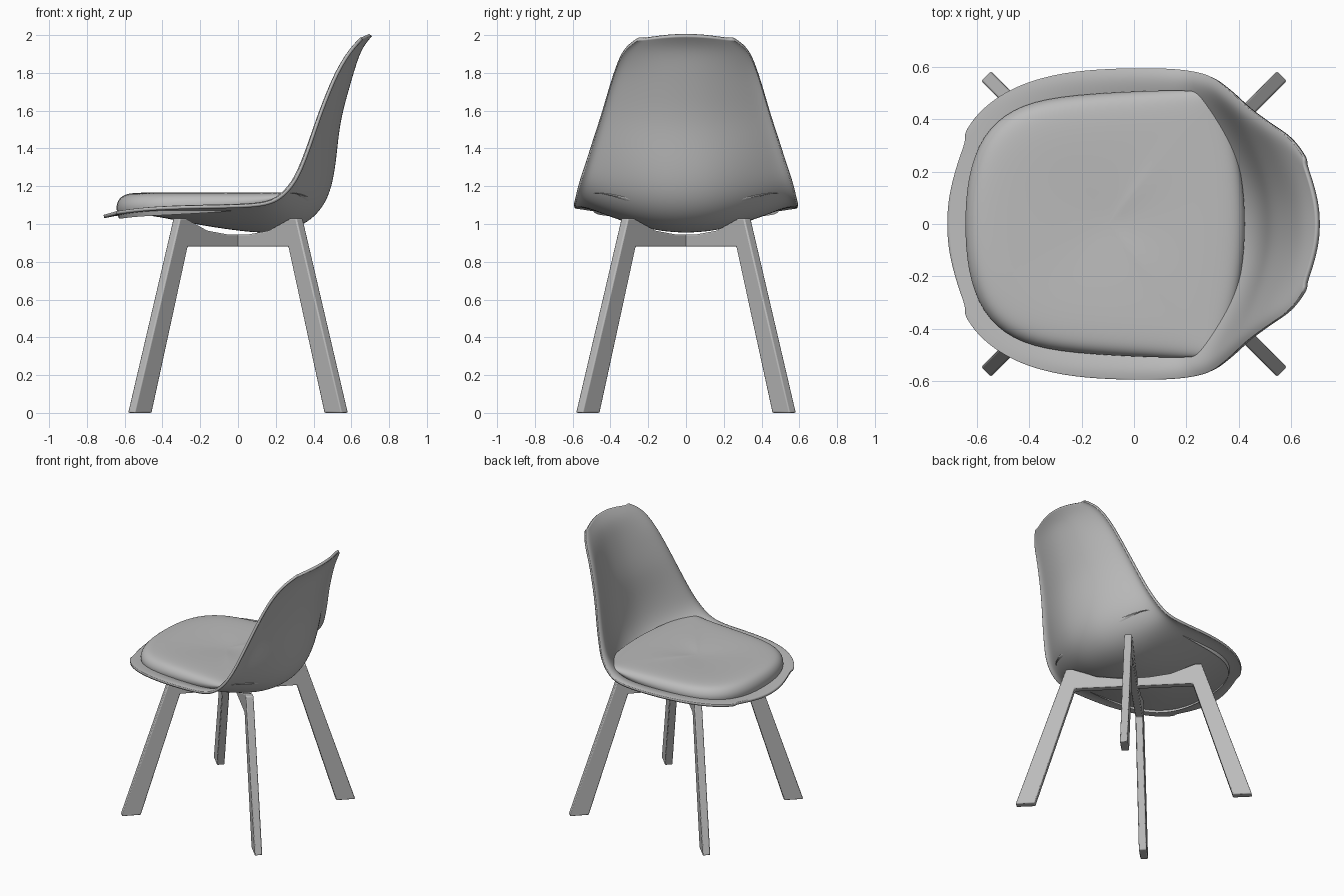
import bpy, bmesh, math
from mathutils import Vector

cube = bpy.data.objects.get("Cube")
if cube:
    bpy.data.objects.remove(cube, do_unlink=True)

grey = bpy.data.materials.new("plain_grey")
grey.use_nodes = True
grey.diffuse_color = (0.5, 0.5, 0.5, 1)
grey.node_tree.nodes["Principled BSDF"].inputs["Base Color"].default_value = (0.5, 0.5, 0.5, 1)


def make_object(name, verts, faces, angle):
    mesh = bpy.data.meshes.new(name)
    mesh.from_pydata(verts, [], faces)
    mesh.materials.append(grey)
    obj = bpy.data.objects.new(name, mesh)
    bpy.context.collection.objects.link(obj)
    bpy.ops.object.select_all(action='DESELECT')
    obj.select_set(True)
    bpy.context.view_layer.objects.active = obj
    bpy.ops.object.shade_smooth_by_angle(angle=math.radians(angle))
    return obj


def subdivide(obj, levels):
    mod = obj.modifiers.new("smooth", 'SUBSURF')
    mod.levels = mod.render_levels = levels


def bridge(rows, cols, closed):
    # Quads between consecutive rows of equal length
    span = cols if closed else cols - 1
    return [(i * cols + j, i * cols + (j + 1) % cols,
             (i + 1) * cols + (j + 1) % cols, (i + 1) * cols + j)
            for i in range(rows - 1) for j in range(span)]


# Shell: centre profile (x, z) and rim (x, y, z), from front lip to top of back
SECTIONS = [
    ((-.71, 1.03), (-.64, .35, 1.05)),
    ((-.62, 1.05), (-.58, .44, 1.06)),
    ((-.47, 1.05), (-.45, .53, 1.075)),
    ((-.25, 1.0), (-.25, .583, 1.085)),
    ((0, .96), (0, .592, 1.09)),
    ((.17, .945), (.15, .588, 1.10)),
    ((.33, .975), (.23, .578, 1.14)),
    ((.44, 1.06), (.30, .56, 1.22)),
    ((.50, 1.18), (.345, .525, 1.32)),
    ((.525, 1.35), (.39, .488, 1.44)),
    ((.54, 1.53), (.435, .445, 1.57)),
    ((.585, 1.70), (.49, .405, 1.71)),
    ((.62, 1.82), (.54, .37, 1.82)),
    ((.655, 1.93), (.605, .33, 1.92)),
    ((.71, 1.995), (.66, .25, 1.975)),
]
# Cross-section: fraction of width, fraction of rise towards the rim
BOWL = [(0, 0), (.25, .07), (.5, .33), (.72, .66), (.87, .92), (.95, 1), (1, .95)]
across = [(-u, f) for u, f in BOWL[:0:-1]] + BOWL
shell_verts = []
for (cx, cz), (rx, ry, rz) in SECTIONS:
    for u, f in across:
        shell_verts.append((cx + (rx - cx) * f, ry * u, cz + (rz - cz) * f))
shell = make_object("seat_shell", shell_verts,
                    bridge(len(SECTIONS), len(across), False), 50)
subdivide(shell, 3)
thick = shell.modifiers.new("thickness", 'SOLIDIFY')
thick.thickness = 0.018
thick.offset = -1

# Cushion: half outline (x, y, z) from front centre to rear centre, mirrored
HALF = [(-.65, 0, 1.08), (-.64, .18, 1.08), (-.585, .34, 1.085), (-.47, .445, 1.09),
        (-.3, .492, 1.095), (0, .51, 1.105), (.2, .515, 1.13), (.275, .505, 1.165),
        (.315, .455, 1.165), (.375, .34, 1.14), (.415, .2, 1.115), (.432, 0, 1.105)]
outline = HALF + [(x, -y, z) for x, y, z in HALF[-2:0:-1]]
# Rings: scale of the outline, blend from edge height to top height
RINGS = [(.97, -.6), (1, 0), (.985, .45), (.94, .82), (.85, .98), (.65, 1), (.3, .9)]
MIDDLE, TOP = -.1, 1.167
cushion_verts = []
for s, g in RINGS:
    for x, y, z in outline:
        cushion_verts.append((MIDDLE + (x - MIDDLE) * s, y * s, z + (TOP - z) * g))
n = len(outline)
cushion_faces = bridge(len(RINGS), n, True)
cushion_verts.append((MIDDLE, 0, 1.152))
last = (len(RINGS) - 1) * n
cushion_faces += [(last + j, last + (j + 1) % n, len(cushion_verts) - 1) for j in range(n)]
cushion_faces = [f[::-1] for f in cushion_faces]
cushion = make_object("seat_cushion", cushion_verts, cushion_faces, 60)
bm = bmesh.new()
bm.from_mesh(cushion.data)
bmesh.ops.recalc_face_normals(bm, faces=bm.faces)
bm.faces.ensure_lookup_table()
if bm.faces[-1].normal.z < 0:
    bmesh.ops.reverse_faces(bm, faces=bm.faces)
bm.to_mesh(cushion.data)
bm.free()
subdivide(cushion, 2)

# Leg frames: half profile (radius, height), mirrored into a plank on each diagonal
HALF_FRAME = [(.80, 0), (.46, 1.03), (.415, 1.03), (.25, .965), (.1, .945)]
UNDER = [(.40, .88), (.67, 0)]
profile = (HALF_FRAME + [(-r, z) for r, z in HALF_FRAME[::-1]]
           + [(-r, z) for r, z in UNDER[::-1]] + UNDER)
HALF_WIDTH = .026
for name, angle in (("leg_frame_a", 45), ("leg_frame_b", 135)):
    radial = Vector((math.cos(math.radians(angle)), math.sin(math.radians(angle)), 0))
    side = Vector((-radial.y, radial.x, 0)) * HALF_WIDTH
    verts = [radial * r + side * k + Vector((0, 0, z)) for k in (-1, 1) for r, z in profile]
    m = len(profile)
    faces = bridge(2, m, True) + [tuple(range(m))[::-1], tuple(range(m, 2 * m))]
    frame = make_object(name, verts, faces, 30)
    bm = bmesh.new()
    bm.from_mesh(frame.data)
    bmesh.ops.recalc_face_normals(bm, faces=bm.faces)
    bm.to_mesh(frame.data)
    bm.free()
    soft = frame.modifiers.new("soft_edges", 'BEVEL')
    soft.width = 0.007
    soft.segments = 2
